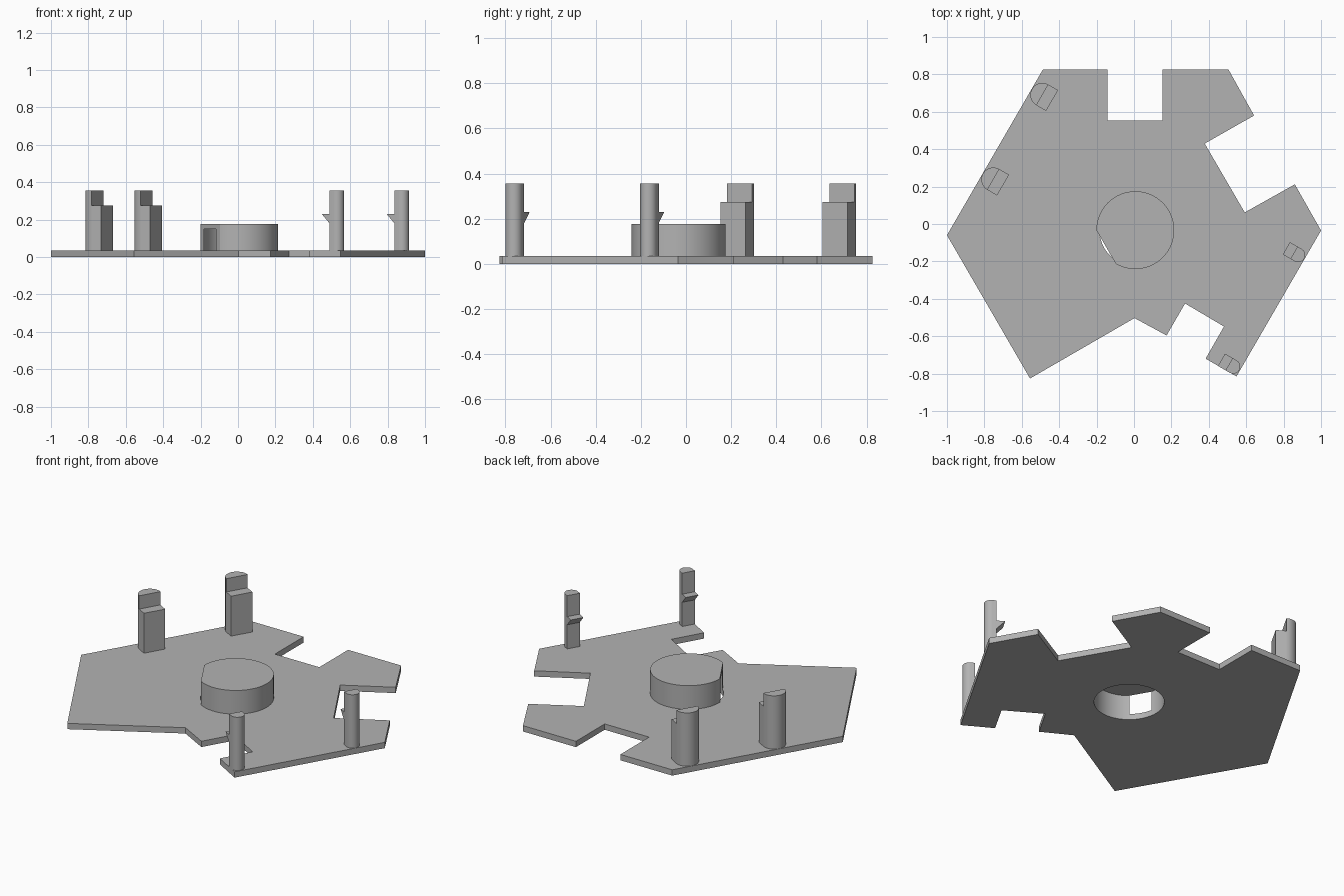
import bpy, bmesh
from math import radians, cos, sin
from mathutils import Vector

cube = bpy.data.objects.get("Cube")
if cube:
    bpy.data.objects.remove(cube)

grey = bpy.data.materials.new("plain grey")
grey.use_nodes = True
GREY = (0.45, 0.45, 0.45, 1)
grey.diffuse_color = GREY
grey.node_tree.nodes["Principled BSDF"].inputs["Base Color"].default_value = GREY

BASE_TOP = 0.035
HUB = Vector((0.007, -0.033))
OUT = radians(-30)  # direction across the plate shared by all posts


def extrude(bm, outline, direction):
    """Add a closed prism: a polygon swept along a direction."""
    face = bm.faces.new([bm.verts.new(p) for p in outline])
    res = bmesh.ops.extrude_face_region(bm, geom=[face], use_keep_orig=True)
    moved = [g for g in res["geom"] if isinstance(g, bmesh.types.BMVert)]
    bmesh.ops.translate(bm, vec=direction, verts=moved)


def finish(name, bm):
    bmesh.ops.recalc_face_normals(bm, faces=bm.faces)
    mesh = bpy.data.meshes.new(name)
    bm.to_mesh(mesh)
    bm.free()
    mesh.materials.append(grey)
    ob = bpy.data.objects.new(name, mesh)
    bpy.context.collection.objects.link(ob)
    return ob


def prism(name, points, z0, z1):
    bm = bmesh.new()
    extrude(bm, [(x, y, z0) for x, y in points], (0, 0, z1 - z0))
    return finish(name, bm)


def arc(radius, start, end, steps):
    angles = [radians(start + (end - start) * i / steps) for i in range(steps + 1)]
    return [(radius * cos(a), radius * sin(a)) for a in angles]


def around_hub(points):
    return [(x + HUB.x, y + HUB.y) for x, y in points]


def select_only(ob):
    bpy.ops.object.select_all(action="DESELECT")
    ob.select_set(True)
    bpy.context.view_layer.objects.active = ob


# Notched base plate
outline = [(-0.487, 0.826), (-0.142, 0.826), (-0.142, 0.553), (0.153, 0.553),
           (0.153, 0.826), (0.505, 0.826), (0.642, 0.58), (0.378, 0.43),
           (0.592, 0.062), (0.86, 0.212), (1.0, -0.035), (0.548, -0.815),
           (0.383, -0.72), (0.481, -0.548), (0.273, -0.425), (0.174, -0.596),
           (0.003, -0.503), (-0.556, -0.826), (-1.0, -0.06)]
plate = prism("base_plate", outline, 0, BASE_TOP)

# Round hub with one flat side, the chord from 240 back to 180 degrees
hub = prism("hub", around_hub(arc(0.208, -120, 180, 80)), BASE_TOP, 0.177)

# Bore from below; it breaks through the flat side as a window
bore = prism("bore_cutter", around_hub(arc(0.1914, 0, 360, 96)[:-1]), -0.1, 0.15)
bore.hide_render = True
for ob in (plate, hub):
    mod = ob.modifiers.new("bore", "BOOLEAN")
    mod.operation = "DIFFERENCE"
    mod.solver = "EXACT"
    mod.object = bore
    select_only(ob)
    bpy.ops.object.modifier_apply(modifier=mod.name)
bpy.data.objects.remove(bore)


def place(ob, x, y):
    ob.location = (x, y, 0)
    ob.rotation_euler.z = OUT
    return ob


# Stepped posts: half-round back with a lower block toward the middle
def stepped_post(name, x, y, r=0.064, depth=0.06, step=0.275, top=0.355):
    bm = bmesh.new()
    extrude(bm, [(px, py, BASE_TOP) for px, py in arc(r, 90, 270, 20)],
            (0, 0, top - BASE_TOP))
    block = [(0, -r), (depth, -r), (depth, r), (0, r)]
    extrude(bm, [(px, py, BASE_TOP) for px, py in block], (0, 0, step - BASE_TOP))
    return place(finish(name, bm), x, y)


# Clip posts: slim half-round posts with a wedge hook facing the middle
def clip_post(name, x, y, r=0.038, back=0.025, top=0.355):
    bm = bmesh.new()
    section = arc(r, -90, 90, 20) + [(-back, r), (-back, -r)]
    extrude(bm, [(px, py, BASE_TOP) for px, py in section], (0, 0, top - BASE_TOP))
    wedge = [(-back, -r, 0.18), (-back, -r, 0.229), (-back - 0.047, -r, 0.229)]
    extrude(bm, wedge, (0, 2 * r, 0))
    return place(finish(name, bm), x, y)


parts = [
    plate, hub,
    stepped_post("stepped_post_front", -0.752, 0.238),
    stepped_post("stepped_post_back", -0.49, 0.69),
    clip_post("clip_post_front", 0.53, -0.762),
    clip_post("clip_post_back", 0.877, -0.166),
]

# Smooth the round walls, keep the edges crisp
for ob in parts:
    select_only(ob)
    bpy.ops.object.shade_smooth_by_angle(angle=radians(30))
